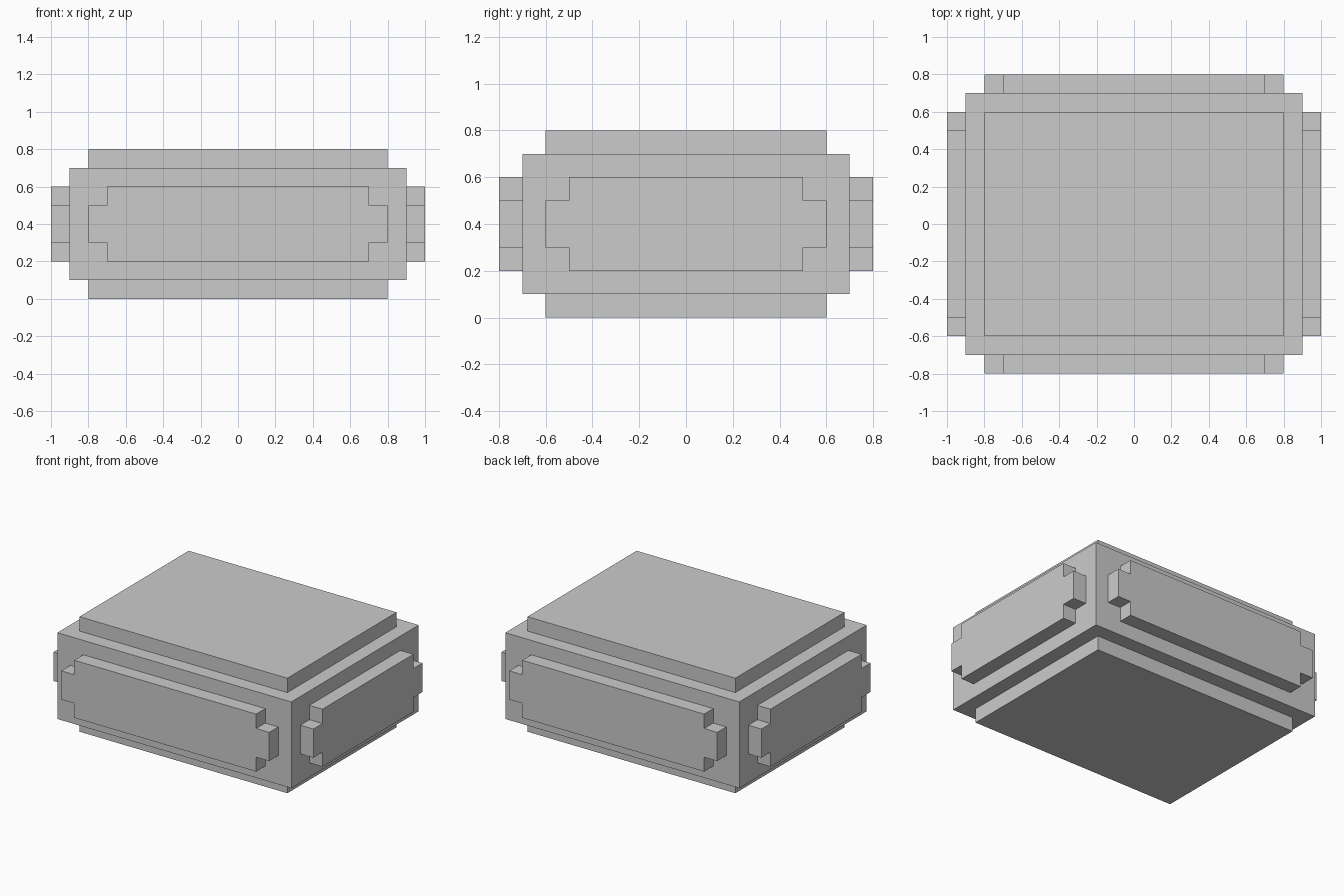
import bpy, bmesh
from mathutils import Matrix, Vector

if "Cube" in bpy.data.objects:
    bpy.data.objects.remove(bpy.data.objects["Cube"])

CENTRE = Vector((0, 0, 0.4))
STEP = 0.1  # thickness of every raised panel


def plate(name, outline, u, v, n, start, depth):
    """Extrude a 2D outline (u, v axes) along n, starting at a distance from the centre."""
    u, v, n = Vector(u), Vector(v), Vector(n)
    bm = bmesh.new()
    face = bm.faces.new([bm.verts.new(CENTRE + u * a + v * b + n * start) for a, b in outline])
    ext = bmesh.ops.extrude_face_region(bm, geom=[face], use_keep_orig=True)
    moved = [g for g in ext["geom"] if isinstance(g, bmesh.types.BMVert)]
    bmesh.ops.translate(bm, verts=moved, vec=n * depth)
    bmesh.ops.recalc_face_normals(bm, faces=bm.faces)
    mesh = bpy.data.meshes.new(name)
    bm.to_mesh(mesh)
    bm.free()
    obj = bpy.data.objects.new(name, mesh)
    bpy.context.collection.objects.link(obj)
    return obj


def rectangle(w, h):
    return [(-w, -h), (w, -h), (w, h), (-w, h)]


def notched(w, h):
    """Rectangle with a square notch cut from each corner."""
    a, b = w - STEP, h - STEP
    return [(-a, -h), (a, -h), (a, -b), (w, -b), (w, b), (a, b),
            (a, h), (-a, h), (-a, b), (-w, b), (-w, -b), (-a, -b)]


X, Y, Z = (1, 0, 0), (0, 1, 0), (0, 0, 1)

# Main block
plate("body", rectangle(0.9, 0.7), X, Y, Z, -0.3, 0.6)

# Raised panels on opposite sides of the block
for s, top, front, side in ((1, "top", "back", "right"), (-1, "bottom", "front", "left")):
    plate(top + "_panel", rectangle(0.8, 0.6), X, Y, (0, 0, s), 0.3, STEP)
    plate(front + "_panel", notched(0.8, 0.2), X, Z, (0, s, 0), 0.7, STEP)
    plate(side + "_panel", notched(0.6, 0.2), Y, Z, (s, 0, 0), 0.9, STEP)
